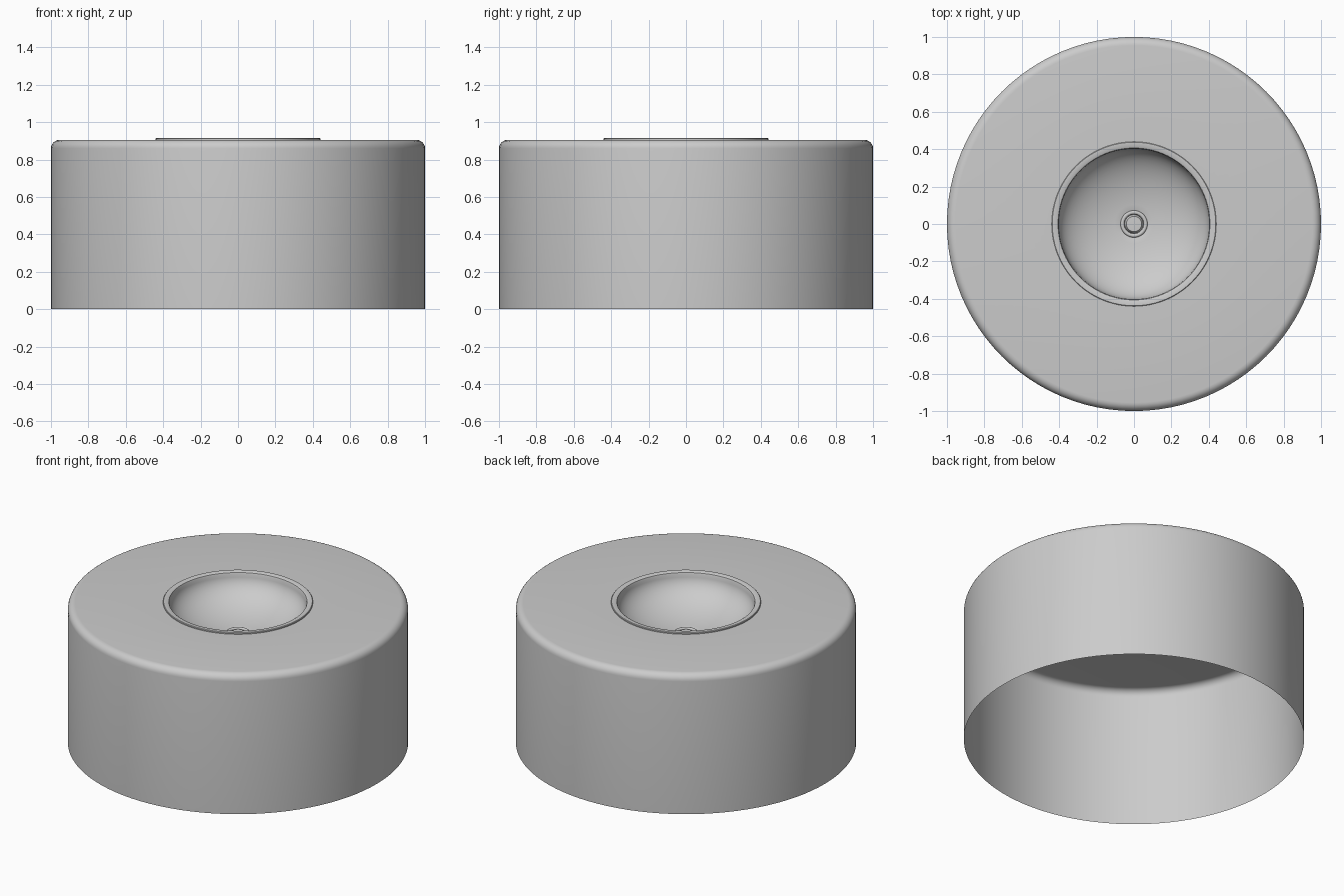
import bpy, bmesh, math

if "Cube" in bpy.data.objects:
    bpy.data.objects.remove(bpy.data.objects["Cube"])

def lathe(name, profile, segs=96, angle=35):
    """Revolve an (r, z) profile around the z axis."""
    bm = bmesh.new()
    rings = []
    for r, z in profile:
        if r == 0:
            rings.append([bm.verts.new((0, 0, z))] * segs)
        else:
            rings.append([bm.verts.new((r * math.cos(2 * math.pi * i / segs),
                                        r * math.sin(2 * math.pi * i / segs), z))
                          for i in range(segs)])
    for a, b in zip(rings, rings[1:]):
        for i in range(segs):
            j = (i + 1) % segs
            bm.faces.new(list(dict.fromkeys((a[i], a[j], b[j], b[i]))))
    mesh = bpy.data.meshes.new(name)
    bm.to_mesh(mesh)
    bm.free()
    ob = bpy.data.objects.new(name, mesh)
    bpy.context.collection.objects.link(ob)
    bpy.ops.object.select_all(action='DESELECT')
    ob.select_set(True)
    bpy.context.view_layer.objects.active = ob
    bpy.ops.object.shade_smooth_by_angle(angle=math.radians(angle))
    return ob

def arc(cr, cz, rr, rz, a0, a1, n):
    """Elliptical arc of (r, z) points, angles in degrees."""
    return [(cr + rr * math.cos(math.radians(a0 + (a1 - a0) * i / n)),
             cz + rz * math.sin(math.radians(a0 + (a1 - a0) * i / n)))
            for i in range(n + 1)]

# Round cabinet: open-bottomed shell with a rounded top edge and a basin hole
lathe("cabinet_shell", [(1, 0)] + arc(0.955, 0.86, 0.045, 0.045, 0, 90, 6) + [(0.43, 0.905)])

# Basin: thin raised lip, then a shallow bowl down to the drain hole
bowl = arc(0, 0.90, 0.402, 0.195, 0, -80, 16)
lathe("basin", [(0.44, 0.903), (0.44, 0.912), (0.437, 0.915), (0.413, 0.915),
                (0.406, 0.911)] + bowl + [(0.065, 0.706), (0.055, 0.69)])

# Drain flange and plug
lathe("drain_ring", [(0.073, 0.704)] + arc(0.062, 0.71, 0.010, 0.008, 0, 180, 6)
      + [(0.05, 0.695)], 48)
lathe("drain_plug", [(0.05, 0.695), (0.045, 0.708), (0.041, 0.714), (0, 0.716)], 48)
